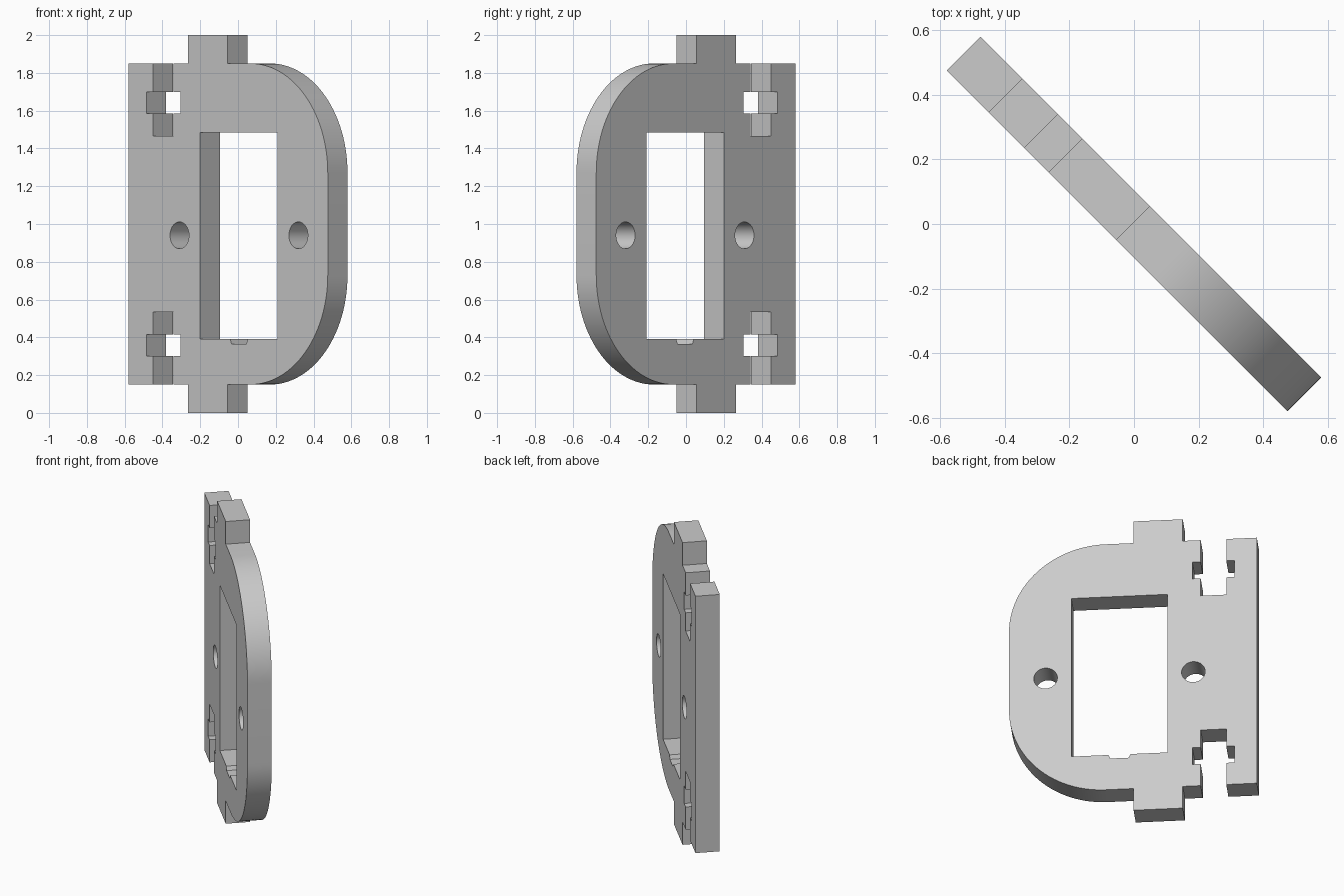
import bpy, bmesh
from math import sin, cos, pi, radians
from mathutils import Matrix, Vector

cube = bpy.data.objects.get("Cube")
if cube:
    bpy.data.objects.remove(cube, do_unlink=True)

THICK = 0.148
LEFT, RIGHT = -0.746, 0.746      # extent along the plate
BOTTOM, TOP = 0.15, 1.85         # body height without tabs
RADIUS = 0.58
WINDOW = 0.081                   # window centre along the plate
SLOT = -0.485                    # slot centre along the plate

grey = bpy.data.materials.new("plain_grey")
grey.use_nodes = True
colour = (0.6, 0.6, 0.6, 1)
grey.diffuse_color = colour
grey.node_tree.nodes["Principled BSDF"].inputs["Base Color"].default_value = colour


def arc(cx, cz, r, start, end, steps):
    angles = [start + (end - start) * i / steps for i in range(steps + 1)]
    return [(cx + r * cos(a), cz + r * sin(a)) for a in angles]


def circle(cx, cz, r, steps=40):
    return arc(cx, cz, r, 0, 2 * pi, steps)[:-1]


# Upper edge, left to right: T-slot, tab, rounded corner
def t_slot():
    neck, nut = 0.077, 0.127
    half = [(neck, TOP), (neck, 1.70), (nut, 1.70),
            (nut, 1.585), (neck, 1.585), (neck, 1.465)]
    return [(SLOT - w, z) for w, z in half] + [(SLOT + w, z) for w, z in reversed(half)]


upper = [(LEFT, TOP)] + t_slot()
upper += [(-0.30, TOP), (-0.30, 2), (-0.004, 2), (-0.004, TOP)]
upper += arc(RIGHT - RADIUS, TOP - RADIUS, RADIUS, pi / 2, 0, 28)
# Lower edge mirrors the upper one
outline = upper + [(u, 2 - z) for u, z in reversed(upper)]

# Window with a small notch in its sill
wl, wr = WINDOW - 0.29, WINDOW + 0.29
window = [(wl, 0.39), (WINDOW - 0.066, 0.39), (WINDOW - 0.055, 0.365),
          (WINDOW + 0.055, 0.365), (WINDOW + 0.066, 0.39), (wr, 0.39),
          (wr, 1.485), (wl, 1.485)]

# Screw holes on both sides of the window
holes = [circle(WINDOW + s * 0.445, 0.94, 0.071) for s in (-1, 1)]

# Fill the profile and give it thickness
bm = bmesh.new()
edges = []
for loop in [outline, window] + holes:
    verts = [bm.verts.new((u, -THICK / 2, z)) for u, z in loop]
    edges += [bm.edges.new((v, verts[i - 1])) for i, v in enumerate(verts)]
bmesh.ops.triangle_fill(bm, use_beauty=True, use_dissolve=False, edges=edges,
                        normal=Vector((0, -1, 0)))
result = bmesh.ops.extrude_face_region(bm, geom=bm.faces[:], use_keep_orig=True)
moved = [g for g in result["geom"] if isinstance(g, bmesh.types.BMVert)]
bmesh.ops.translate(bm, vec=(0, THICK, 0), verts=moved)
bmesh.ops.recalc_face_normals(bm, faces=bm.faces[:])

# The plate stands diagonally
bm.transform(Matrix.Rotation(radians(-45), 4, "Z"))
mesh = bpy.data.meshes.new("mounting_plate")
bm.to_mesh(mesh)
bm.free()
mesh.materials.append(grey)
plate = bpy.data.objects.new("mounting_plate", mesh)
bpy.context.collection.objects.link(plate)

bpy.ops.object.select_all(action="DESELECT")
plate.select_set(True)
bpy.context.view_layer.objects.active = plate
bpy.ops.object.shade_smooth_by_angle(angle=radians(30))
